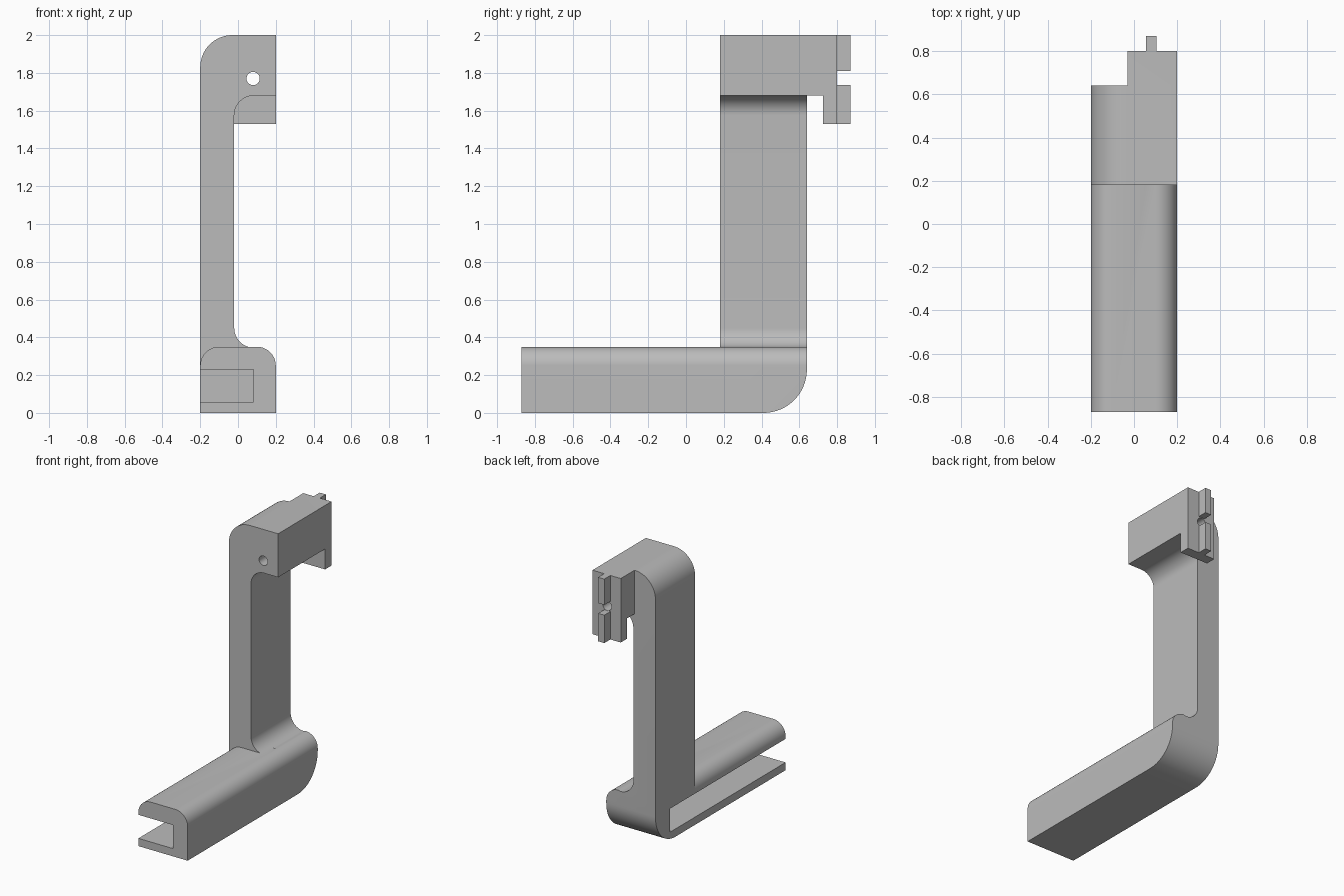
import bpy, bmesh, math
from mathutils import Vector

cube = bpy.data.objects.get("Cube")
if cube:
    bpy.data.objects.remove(cube, do_unlink=True)

grey = bpy.data.materials.new("plain_grey")
grey.use_nodes = True
grey.diffuse_color = (0.5, 0.5, 0.5, 1)
grey.node_tree.nodes["Principled BSDF"].inputs["Base Color"].default_value = (0.5, 0.5, 0.5, 1)


def arc(cx, cz, r, start, end, steps=16):
    """Points along a circular arc, angles in degrees."""
    angles = [math.radians(start + (end - start) * i / steps) for i in range(steps + 1)]
    return [(cx + r * math.cos(a), cz + r * math.sin(a)) for a in angles]


def prism(name, profile, lo, hi, axis="y"):
    """Extrude an outline in (x, z) along y, or in (y, z) along x."""
    bm = bmesh.new()
    place = (lambda u, v: (u, lo, v)) if axis == "y" else (lambda u, v: (lo, u, v))
    face = bm.faces.new([bm.verts.new(place(u, v)) for u, v in profile])
    ext = bmesh.ops.extrude_face_region(bm, geom=[face])
    shift = Vector((0, hi - lo, 0)) if axis == "y" else Vector((hi - lo, 0, 0))
    bmesh.ops.translate(bm, vec=shift, verts=[g for g in ext["geom"] if isinstance(g, bmesh.types.BMVert)])
    bmesh.ops.recalc_face_normals(bm, faces=bm.faces)
    mesh = bpy.data.meshes.new(name)
    bm.to_mesh(mesh)
    bm.free()
    mesh.materials.append(grey)
    obj = bpy.data.objects.new(name, mesh)
    bpy.context.collection.objects.link(obj)
    return obj


def box(name, x, y, z):
    return prism(name, [(x[0], z[0]), (x[1], z[0]), (x[1], z[1]), (x[0], z[1])], *y)


def combine(target, tool, operation):
    """Apply a boolean and discard the tool."""
    bpy.context.view_layer.objects.active = target
    mod = target.modifiers.new("combine", "BOOLEAN")
    mod.operation, mod.object, mod.solver = operation, tool, "EXACT"
    bpy.ops.object.modifier_apply(modifier=mod.name)
    bpy.data.objects.remove(tool, do_unlink=True)


FRONT, POST, BACK = -0.87, 0.18, 0.64

# Upright post with its rounded foot and overhanging head
post = ([(-0.2, 0), (0.2, 0)] + arc(0.1, 0.25, 0.1, 0, 90)
        + arc(0.085, 0.45, 0.105, 270, 180) + arc(0.085, 1.575, 0.105, 180, 90)
        + [(0.2, 1.68), (0.2, 2)] + arc(-0.03, 1.83, 0.17, 90, 180))
frame = prism("bracket_frame", post, POST, BACK)

# Forward arm, rounded along both upper edges
arm = [(-0.2, 0), (0.2, 0)] + arc(0.1, 0.25, 0.1, 0, 90) + arc(-0.1, 0.25, 0.1, 90, 180)
combine(frame, prism("arm", arm, FRONT, 0.3), "UNION")

# Rear block with a downward lip
block = [(0.5, 1.68), (0.725, 1.68), (0.725, 1.53), (0.8, 1.53), (0.8, 2), (0.5, 2)]
combine(frame, prism("rear_block", block, -0.03, 0.2, "x"), "UNION")

# Rounded heel at the lower back
heel = [(0.41, -0.1), (0.41, 0)] + arc(0.41, 0.23, 0.23, -90, 0) + [(0.8, 0.23), (0.8, -0.1)]
combine(frame, prism("heel_cutter", heel, -0.4, 0.4, "x"), "DIFFERENCE")

# Side slot along the arm and bolt hole through the head
combine(frame, box("slot_cutter", (-0.4, 0.083), (-1, 0.47), (0.057, 0.23)), "DIFFERENCE")
combine(frame, prism("hole_cutter", arc(0.08, 1.77, 0.035, 0, 348.75, 31), 0, 1), "DIFFERENCE")

bpy.ops.object.select_all(action="DESELECT")
frame.select_set(True)
bpy.context.view_layer.objects.active = frame
bpy.ops.object.shade_smooth_by_angle(angle=math.radians(30))

# Split locating key on the rear face
for name, z in (("upper_rear_key", (1.81, 2)), ("lower_rear_key", (1.53, 1.735))):
    box(name, (0.055, 0.105), (0.8, 0.87), z)
